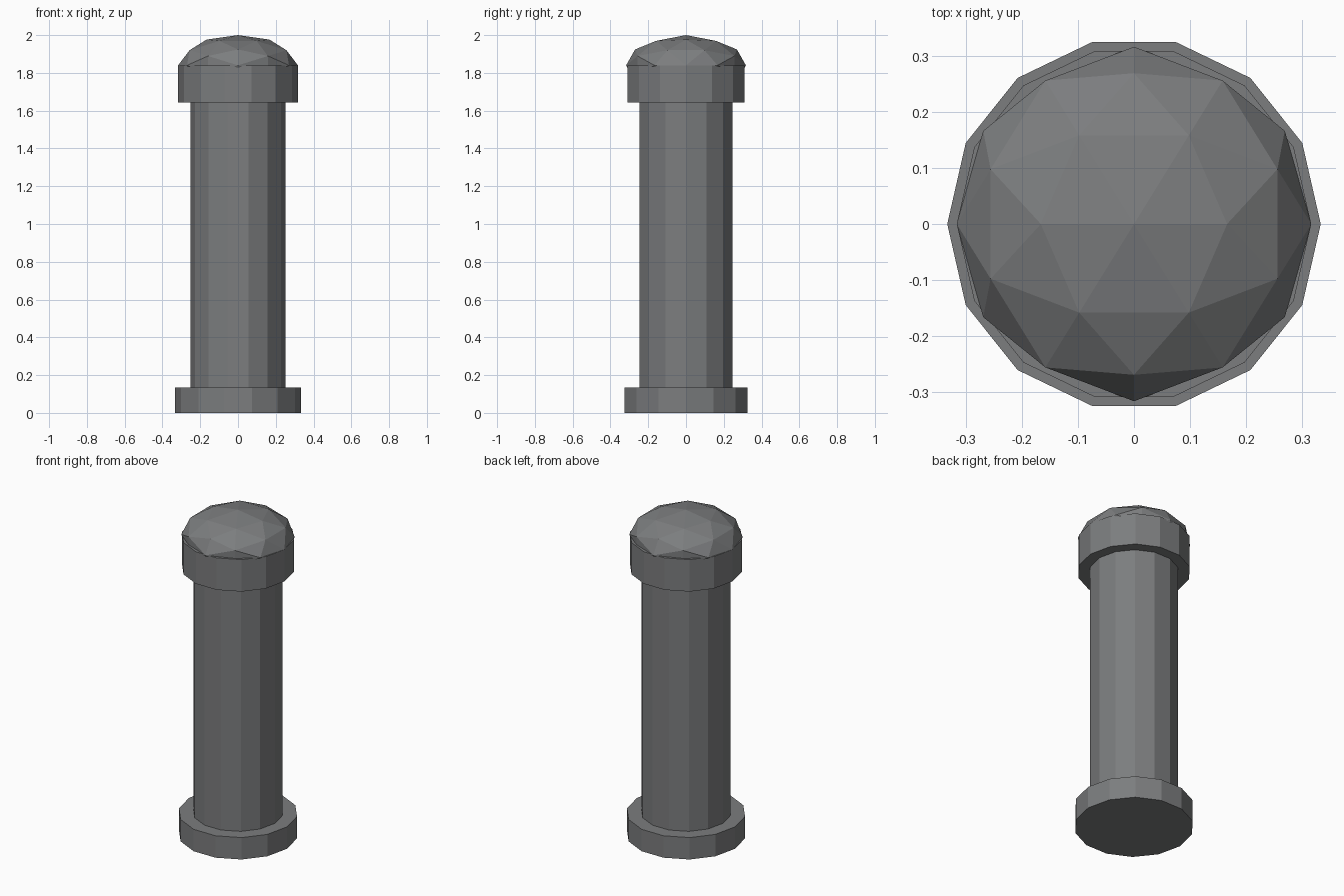
import bpy, bmesh, math
from itertools import product
from mathutils import Vector

if "Cube" in bpy.data.objects:
    bpy.data.objects.remove(bpy.data.objects["Cube"])

SIDES = 14

iron = bpy.data.materials.new("dark_iron")
iron.diffuse_color = (0.2, 0.205, 0.21, 1)
iron.use_nodes = True
iron.node_tree.nodes["Principled BSDF"].inputs["Base Color"].default_value = iron.diffuse_color


def finish(bm, name):
    bmesh.ops.recalc_face_normals(bm, faces=bm.faces)
    mesh = bpy.data.meshes.new(name)
    bm.to_mesh(mesh)
    bm.free()
    mesh.materials.append(iron)
    obj = bpy.data.objects.new(name, mesh)
    bpy.context.collection.objects.link(obj)
    return obj


def drum(name, radius, z0, z1):
    """Flat-shaded prism with a corner on the +x axis."""
    bm = bmesh.new()
    ring = [bm.verts.new((radius * math.cos(2 * math.pi * i / SIDES),
                          radius * math.sin(2 * math.pi * i / SIDES), z0))
            for i in range(SIDES)]
    base = bm.faces.new(ring)
    top = bmesh.ops.extrude_face_region(bm, geom=[base], use_keep_orig=True)
    verts = [v for v in top["geom"] if isinstance(v, bmesh.types.BMVert)]
    bmesh.ops.translate(bm, verts=verts, vec=(0, 0, z1 - z0))
    return finish(bm, name)


def faceted_dome(name, radius, height, z):
    """Flattened once-subdivided icosahedron with an edge midpoint at the top."""
    g = (1 + math.sqrt(5)) / 2
    seeds = [(g, 1, 0), (2, 0, 0), (1 / g, 1, g)]  # corners and edge midpoints
    points = set()
    for seed in seeds:
        for signs in product((1, -1), repeat=3):
            p = Vector([a * s for a, s in zip(seed, signs)]).normalized()
            for k in range(3):
                points.add(tuple(round(p[(i + k) % 3], 5) + 0.0 for i in range(3)))
    bm = bmesh.new()
    for x, y, h in sorted(points):
        bm.verts.new((x, y, h))
    bmesh.ops.convex_hull(bm, input=bm.verts)
    bmesh.ops.scale(bm, verts=bm.verts, vec=(radius, radius, height))
    bmesh.ops.translate(bm, verts=bm.verts, vec=(0, 0, z))
    return finish(bm, name)


# Foot, post, collar and rounded top
drum("base_flange", 0.334, 0.0, 0.135)
drum("post_shaft", 0.252, 0.0, 1.66)
drum("top_collar", 0.317, 1.643, 1.84)
faceted_dome("dome_cap", 0.317, 0.16, 1.84)
